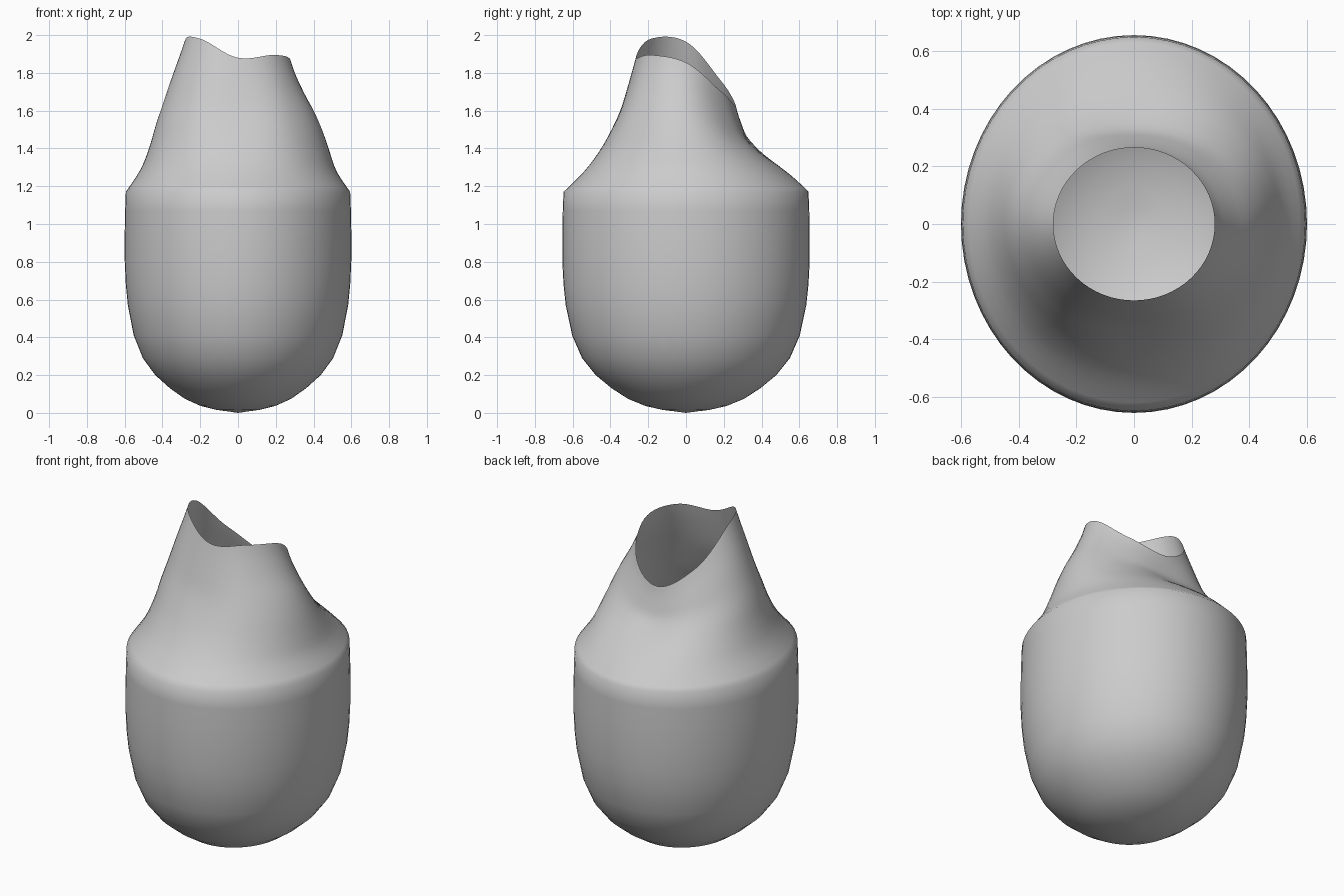
import bpy, bmesh, math

if "Cube" in bpy.data.objects:
    bpy.data.objects.remove(bpy.data.objects["Cube"])

SEG = 64


def spline(p0, p1, p2, p3, t):
    return p1 + 0.5 * t * (p2 - p0 + t * (2 * p0 - 5 * p1 + 4 * p2 - p3 + t * (3 * (p1 - p2) + p3 - p0)))


def around(values, a):
    """Smooth closed interpolation of evenly spaced values at turn fraction a."""
    n = len(values)
    i = int(a * n)
    return spline(*(values[(i + k) % n] for k in (-1, 0, 1, 2)), a * n - i)


def along(values, u):
    """Smooth open interpolation, u in 0..1."""
    n = len(values) - 1
    i = min(int(u * n), n - 1)
    return spline(*(values[max(0, min(n, i + k))] for k in (-1, 0, 1, 2)), u * n - i)


def mix(a, b, w):
    return [p * (1 - w) + q * w for p, q in zip(a, b)]


# Lower body: (fraction of full width, height)
body = [(0.09, 0.008), (0.19, 0.016), (0.33, 0.037), (0.47, 0.075), (0.60, 0.13),
        (0.73, 0.20), (0.84, 0.29), (0.92, 0.41), (0.972, 0.57), (0.99, 0.68),
        (1.0, 0.81), (1.0, 0.95), (0.996, 1.07), (0.99, 1.17)]

# Slanted rim heights every 45 degrees, starting at +x
rim = [1.855, 1.70, 1.62, 1.755, 1.965, 1.98, 1.88, 1.895]

# Shoulder profiles: outward fraction at even height steps
heights = [0, 0.15, 0.3, 0.45, 0.6, 0.75, 0.9, 1]
front = [1, .72, .51, .35, .22, .13, .05, 0]
left = [1, .75, .60, .49, .36, .23, .09, 0]
right = [1, .78, .66, .55, .41, .23, .075, 0]
back = [1, .82, .60, .36, .17, .09, .03, 0]
profiles = [right, mix(right, back, 0.65), back, mix(back, left, 0.5),
            left, mix(left, front, 0.5), front, mix(front, right, 0.5)]

bm = bmesh.new()
rings = []
angles = [i / SEG for i in range(SEG)]
for r, z in body:
    rings.append([bm.verts.new((0.6 * r * math.cos(math.tau * a), 0.655 * r * math.sin(math.tau * a), z))
                  for a in angles])

# Shoulder and neck rising to the slanted mouth
STEPS = 21
for s in range(1, STEPS + 1):
    u = s / STEPS
    h = along(heights, u)
    ring = []
    for a in angles:
        f = around([along(p, u) for p in profiles], a)
        c, d = math.cos(math.tau * a), math.sin(math.tau * a)
        ring.append(bm.verts.new(((0.28 + 0.314 * f) * c, (0.265 + 0.383 * f) * d,
                                  1.17 + (around(rim, a) - 1.17) * h)))
    rings.append(ring)

for lo, hi in zip(rings, rings[1:]):
    for i in range(SEG):
        j = (i + 1) % SEG
        bm.faces.new((lo[i], lo[j], hi[j], hi[i]))

# Closed bottom
tip = bm.verts.new((0, 0, 0))
for i in range(SEG):
    bm.faces.new((tip, rings[0][(i + 1) % SEG], rings[0][i]))

for f in bm.faces:
    f.smooth = True
mesh = bpy.data.meshes.new("vessel")
bm.to_mesh(mesh)
bm.free()
bpy.context.collection.objects.link(bpy.data.objects.new("vessel", mesh))
